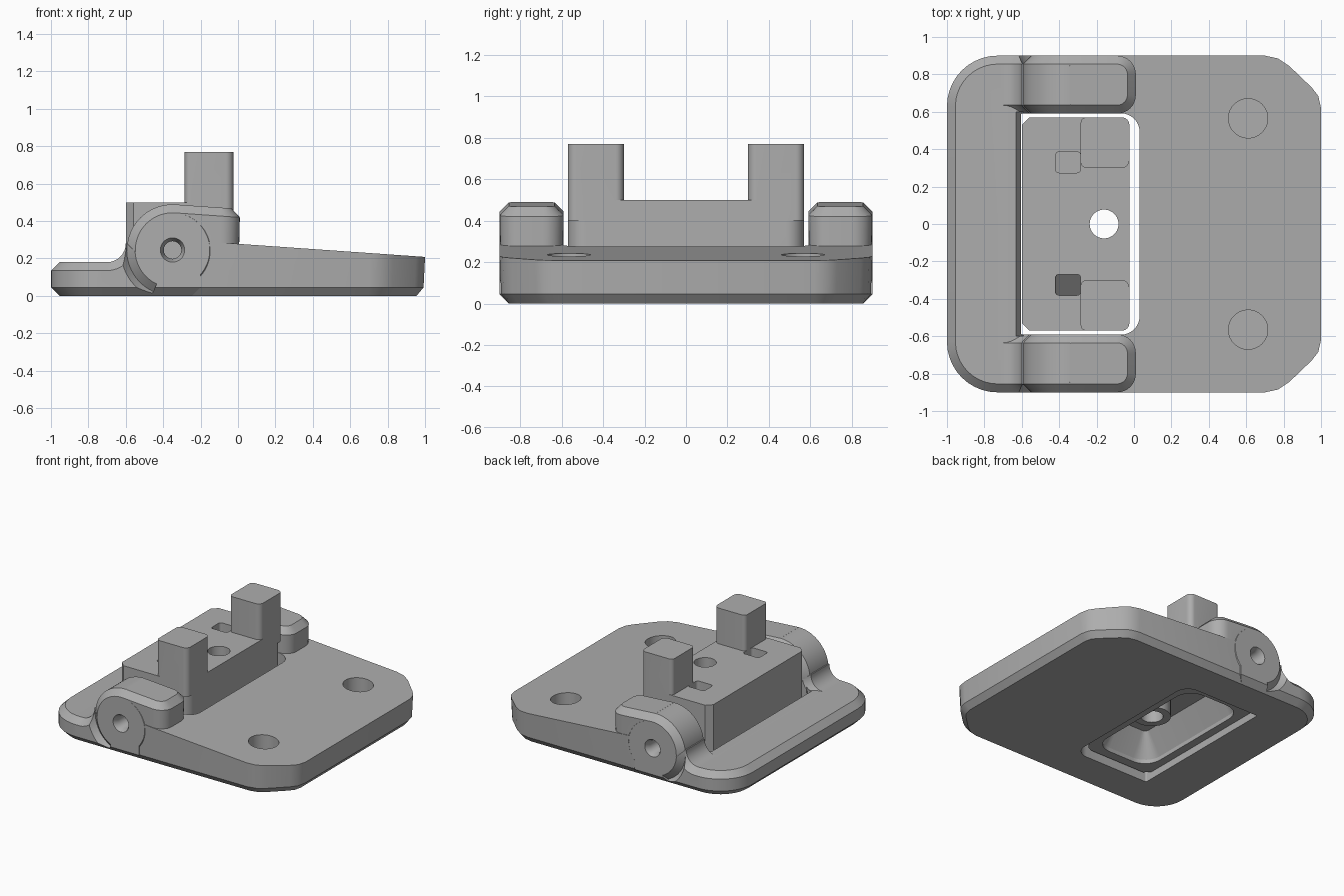
import bpy, bmesh, math

cube = bpy.data.objects.get("Cube")
if cube:
    bpy.data.objects.remove(cube, do_unlink=True)

grey = bpy.data.materials.new("light_grey")
grey.use_nodes = True
grey.diffuse_color = (0.42, 0.42, 0.42, 1)
grey.node_tree.nodes["Principled BSDF"].inputs["Base Color"].default_value = grey.diffuse_color


def skin(name, rings):
    """Closed outward-facing solid through a list of matching point rings."""
    bm = bmesh.new()
    loops = [[bm.verts.new(p) for p in ring] for ring in rings]
    n = len(loops[0])
    for a, b in zip(loops, loops[1:]):
        for i in range(n):
            j = (i + 1) % n
            bm.faces.new((a[i], a[j], b[j], b[i]))
    bm.faces.new(loops[0][::-1])
    bm.faces.new(loops[-1])
    bm.normal_update()
    if bm.calc_volume(signed=True) < 0:
        bmesh.ops.reverse_faces(bm, faces=bm.faces[:])
    mesh = bpy.data.meshes.new(name)
    bm.to_mesh(mesh)
    bm.free()
    mesh.materials.append(grey)
    ob = bpy.data.objects.new(name, mesh)
    bpy.context.collection.objects.link(ob)
    return ob


def inset(pts, d):
    """Mitred inward offset of a counter-clockwise outline."""
    out = []
    for i, (x, y) in enumerate(pts):
        (ax, ay), (bx, by) = pts[i - 1], pts[(i + 1) % len(pts)]
        l1, l2 = math.hypot(x - ax, y - ay), math.hypot(bx - x, by - y)
        n1 = ((ay - y) / l1, (x - ax) / l1)
        n2 = ((y - by) / l2, (bx - x) / l2)
        k = d / (1 + n1[0] * n2[0] + n1[1] * n2[1])
        out.append((x + (n1[0] + n2[0]) * k, y + (n1[1] + n2[1]) * k))
    return out


def loft(name, pts, layers, axis="z", side=1):
    """Stack inset copies of an outline; a layer is (inset, height, slope along x)."""
    rings = []
    for d, h, *slope in layers:
        s = slope[0] if slope else 0
        ring = inset(pts, d)
        if axis == "z":
            rings.append([(u, v, h + s * u) for u, v in ring])
        else:
            rings.append([(u, h * side, v) for u, v in ring])
    return skin(name, rings)


def arc(cx, cy, r, a0, a1, n=10):
    angles = [math.radians(a0 + (a1 - a0) * i / n) for i in range(n + 1)]
    return [(cx + r * math.cos(a), cy + r * math.sin(a)) for a in angles]


def circle(cx, cy, r, n=40):
    return arc(cx, cy, r, 0, 360, n)[:-1]


def round_rect(x0, x1, y0, y1, left, right):
    return (arc(x1 - right, y0 + right, right, -90, 0, 8) + arc(x1 - right, y1 - right, right, 0, 90, 8)
            + arc(x0 + left, y1 - left, left, 90, 180, 8) + arc(x0 + left, y0 + left, left, 180, 270, 8))


def combine(target, tool, operation="DIFFERENCE"):
    """Boolean the tool into the target and bake the result."""
    mod = target.modifiers.new("cut", "BOOLEAN")
    mod.operation, mod.solver, mod.object = operation, "EXACT", tool
    bpy.context.view_layer.update()
    graph = bpy.context.evaluated_depsgraph_get()
    baked = bpy.data.meshes.new_from_object(target.evaluated_get(graph))
    target.modifiers.clear()
    target.data = baked
    bpy.data.objects.remove(tool, do_unlink=True)


C = 0.045                       # common edge chamfer
PIN = (-0.35, 0.245)            # pin axis in x and z

# Base plate: flat rounded rear half and sloping front half
rear = (arc(-0.73, -0.63, 0.27, 180, 270) + [(-0.2, -0.9), (-0.2, 0.9)]
        + arc(-0.73, 0.63, 0.27, 90, 180))
base = loft("base_plate", rear, [(C, 0), (0, C), (0, 0.135), (C, 0.18)])
corner = [(0.7, -0.9), (0.77, -0.885), (0.83, -0.845), (0.95, -0.73), (0.985, -0.685), (1, -0.62)]
ramp = [(-0.4, -0.9)] + corner + [(x, -y) for x, y in reversed(corner)] + [(-0.4, 0.9)]
combine(base, loft("ramp", ramp, [(C, 0), (0.008, C), (0, 0.278, -0.07)]), "UNION")

# Hinge ears: barrel, rounded arm and filleted foot on each side
foot = ([(-0.78, 0.06), (-0.45, 0.06), (-0.45, 0.28)]
        + arc(-0.7, 0.28, 0.1, 0, -90, 8) + [(-0.78, 0.17)])
ear_layers = [(C, 0.59), (0, 0.59 + C), (0, 0.9 - C), (C, 0.9)]
for s in (-1, 1):
    combine(base, loft("barrel", circle(*PIN, 0.244, 64), ear_layers, "y", s), "UNION")
    y0, y1 = sorted((0.59 * s, 0.9 * s))
    arm = round_rect(-0.39, 0.01, y0, y1, 0.06, 0.1)
    combine(base, loft("arm", arm, [(0.008, 0.1), (0, 0.42, -0.07), (C, 0.465, -0.07)]), "UNION")
    combine(base, loft("foot", foot, ear_layers, "y", s), "UNION")

# Window for the block, with a bevelled rear lip
combine(base, loft("window", round_rect(-0.605, 0.03, -0.592, 0.592, 0.01, 0.1),
                   [(0, -0.1), (0, 0.8)]))
combine(base, loft("lip", [(-0.6, 0.13), (-0.59, 0.2), (-0.645, 0.2)],
                   [(0, -0.6), (0, 0.6)], "y"))

# Side grooves behind the barrels, pin holes and blind round sockets
for s in (-1, 1):
    rings = []
    for i in range(15):
        a = math.radians(165 + 80 * i / 14)
        rings.append([(PIN[0] + r * math.cos(a), y * s, PIN[1] + r * math.sin(a))
                      for r, y in ((0.19, 0.91), (0.245, 0.857), (0.285, 0.91))])
    combine(base, skin("groove", rings))
    combine(base, loft("pin_hole", circle(*PIN, 0.065),
                       [(0.018, 0.5), (0.018, 0.86), (0, 0.9), (0, 0.95)], "y", s))
    combine(base, loft("socket", circle(0.61, 0.565 * s, 0.105), [(0, 0.07), (0, 0.5)]))

# Block between the ears, with two upright posts
outline = (arc(-0.11, -0.485, 0.085, -90, 0) + arc(-0.11, 0.485, 0.085, 0, 90)
           + [(-0.56, 0.57), (-0.6, 0.53), (-0.6, -0.53), (-0.56, -0.57)])
block = loft("hinge_block", outline, [(0, 0.05), (0, 0.5)])
for s in (-1, 1):
    y0, y1 = sorted((0.3 * s, 0.57 * s))
    post = round_rect(-0.285, -0.025, y0, y1, 0.03, 0.04)
    combine(block, loft("post", post, [(0, 0.4), (0, 0.77)]), "UNION")

# Hollow underside with a hub, screw hole and two top pockets
combine(block, loft("hollow", round_rect(-0.54, -0.07, -0.5, 0.5, 0.13, 0.13),
                    [(0, 0.0), (0, 0.08), (0.1, 0.25)]))
combine(block, loft("hub", circle(-0.16, 0, 0.13), [(0, 0.09), (0, 0.35)]), "UNION")
combine(block, loft("screw_hole", circle(-0.16, 0, 0.077), [(0, -0.1), (0, 0.9)]))
for y, floor, slope in ((0.33, 0.42, 0), (-0.325, -0.15, -1.5)):
    pocket = round_rect(-0.42, -0.285, y - 0.056, y + 0.056, 0.02, 0.02)
    combine(block, loft("pocket", pocket, [(0, floor, slope), (0, 0.6)]))

# Smooth curved walls while keeping hard edges
bpy.ops.object.select_all(action="DESELECT")
for ob in (base, block):
    ob.select_set(True)
    bpy.context.view_layer.objects.active = ob
bpy.ops.object.shade_smooth_by_angle(angle=math.radians(25))
